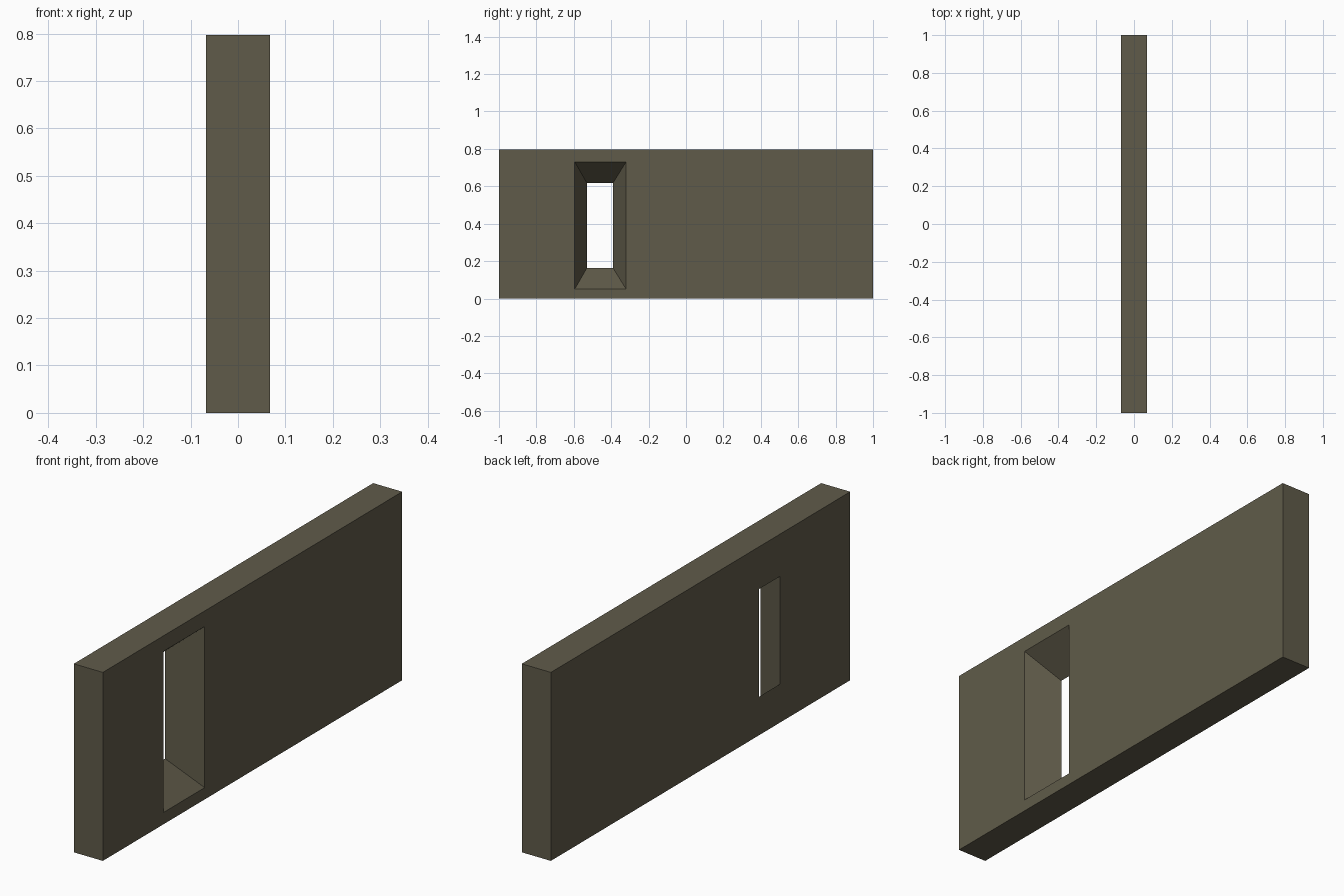
import bpy, bmesh

if "Cube" in bpy.data.objects:
    bpy.data.objects.remove(bpy.data.objects["Cube"])

T, H = 0.068, 0.797  # half thickness, height

# One flat colour for the wall
mat = bpy.data.materials.new("olive_stone")
mat.diffuse_color = (0.117, 0.105, 0.068, 1)
mat.use_nodes = True
mat.node_tree.nodes["Principled BSDF"].inputs["Base Color"].default_value = mat.diffuse_color


def ring(bm, x, y0, y1, z0, z1):
    return [bm.verts.new((x, y, z)) for y, z in ((y0, z0), (y1, z0), (y1, z1), (y0, z1))]


def bridge(bm, a, b):
    for i in range(4):
        j = (i + 1) % 4
        bm.faces.new((a[i], a[j], b[j], b[i]))


bm = bmesh.new()
# Outer slab outline and the splayed window: narrow on -x, wide on +x
outer_l = ring(bm, -T, -1, 1, 0, H)
outer_r = ring(bm, T, -1, 1, 0, H)
hole_l = ring(bm, -T, -0.53, -0.39, 0.163, 0.618)
hole_r = ring(bm, T, -0.595, -0.32, 0.05, 0.731)

# Wall edges, both faces around the opening, and the splayed reveal
loops = [outer_l, outer_r, hole_r, hole_l]
for i in range(4):
    bridge(bm, loops[i], loops[(i + 1) % 4])
bmesh.ops.recalc_face_normals(bm, faces=bm.faces)

me = bpy.data.meshes.new("wall_with_window")
bm.to_mesh(me)
bm.free()
me.materials.append(mat)
wall = bpy.data.objects.new("wall_with_window", me)
bpy.context.collection.objects.link(wall)
